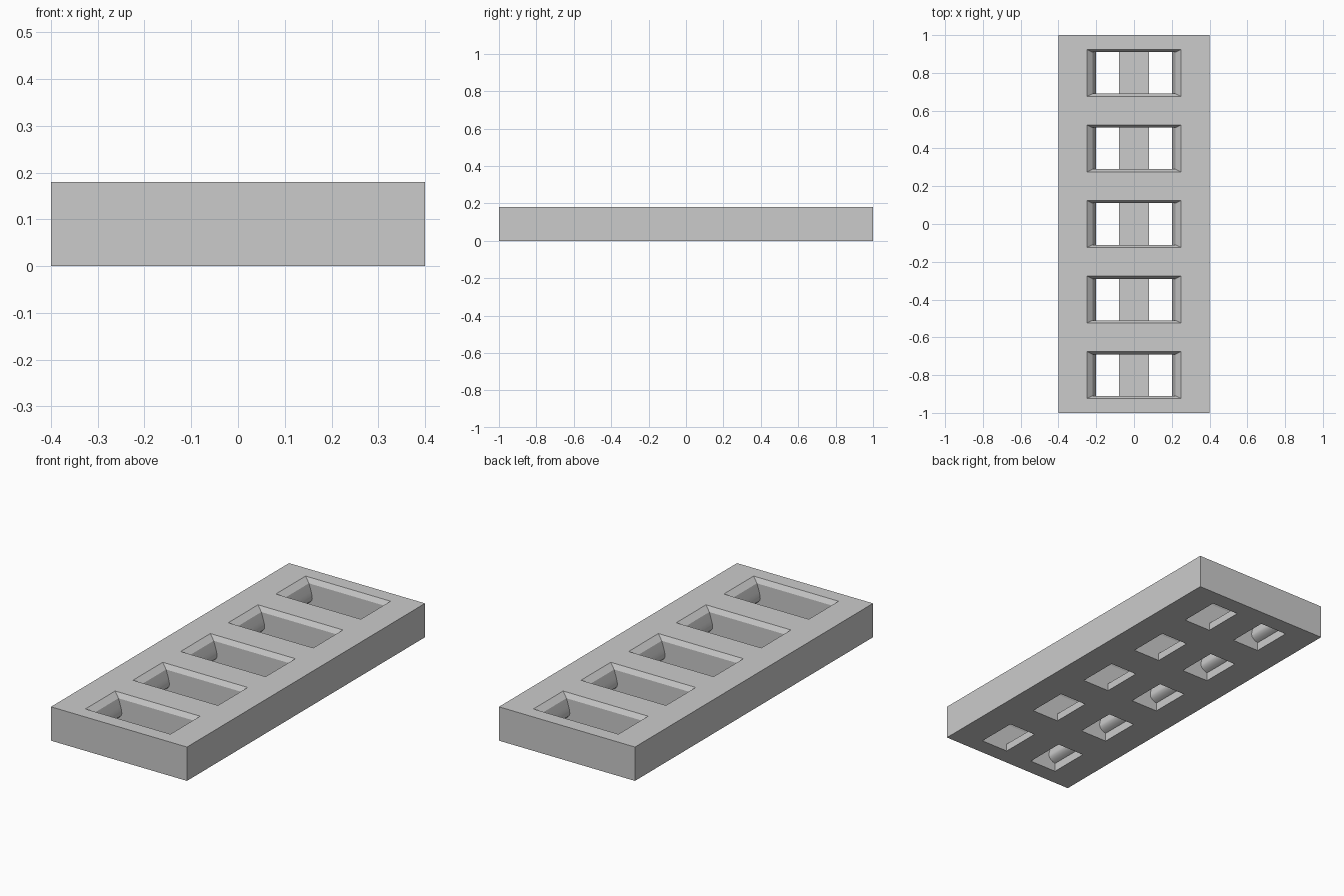
import bpy
import bmesh

cube = bpy.data.objects.get("Cube")
if cube:
    bpy.data.objects.remove(cube, do_unlink=True)

# Material
grey = bpy.data.materials.new("plain_grey")
grey.use_nodes = True
colour = (0.6, 0.6, 0.6, 1)
grey.diffuse_color = colour
grey.node_tree.nodes["Principled BSDF"].inputs["Base Color"].default_value = colour

HEIGHT = 0.18
SLOT_COUNT, SLOT_PITCH = 5, 0.4
SLOT_HALF_Y = 0.11


def make_object(name, bm):
    bmesh.ops.recalc_face_normals(bm, faces=bm.faces)
    mesh = bpy.data.meshes.new(name)
    bm.to_mesh(mesh)
    bm.free()
    mesh.materials.append(grey)
    obj = bpy.data.objects.new(name, mesh)
    bpy.context.collection.objects.link(obj)
    return obj


# Slab
bm = bmesh.new()
bmesh.ops.create_cube(bm, size=1)
for v in bm.verts:
    v.co.x *= 0.8
    v.co.y *= 2
    v.co.z = (v.co.z + 0.5) * HEIGHT
slab = make_object("slotted_plate", bm)

# Half outline of a slot: centre bridge, flared foot, rounded ridge, upper wall
half = [(0.08, 0.04), (0.08, -0.02), (0.24, -0.02), (0.24, 0.045),
        (0.225, 0.05), (0.212, 0.058), (0.203, 0.068), (0.2, 0.08),
        (0.202, 0.095), (0.207, 0.115), (0.22, 0.155)]
outline = half + [(-x, z) for x, z in reversed(half)]


def add_slot(bm, y):
    front, back = [[bm.verts.new((x, y + side * SLOT_HALF_Y, z)) for x, z in outline]
                   for side in (-1, 1)]
    bm.faces.new(front)
    bm.faces.new(back[::-1])
    n, top = len(outline), len(half) - 1
    for i in range(n):
        j = (i + 1) % n
        if i != top:
            bm.faces.new((front[i], back[i], back[j], front[j]))
    # Chamfered mouth, carried past the slab top
    rim = [front[top], back[top], back[top + 1], front[top + 1]]
    mouth = []
    for v in rim:
        sx = 1 if v.co.x > 0 else -1
        sy = 1 if v.co.y > y else -1
        mouth.append(bm.verts.new((sx * 0.28, y + sy * 0.14, 0.205)))
    for i in range(4):
        j = (i + 1) % 4
        bm.faces.new((rim[i], mouth[i], mouth[j], rim[j]))
    bm.faces.new(mouth)


# Slot cutters
bm = bmesh.new()
for i in range(SLOT_COUNT):
    add_slot(bm, (i - (SLOT_COUNT - 1) / 2) * SLOT_PITCH)
cutter = make_object("slot_cutter", bm)
cutter.hide_render = True

# Cut the slots and keep sharp edges crisp
cut = slab.modifiers.new("slots", "BOOLEAN")
cut.operation = "DIFFERENCE"
cut.solver = "EXACT"
cut.object = cutter
bpy.ops.object.select_all(action="DESELECT")
slab.select_set(True)
bpy.context.view_layer.objects.active = slab
bpy.ops.object.modifier_apply(modifier=cut.name)
bpy.data.objects.remove(cutter, do_unlink=True)
bpy.ops.object.shade_smooth_by_angle(angle=0.5)
